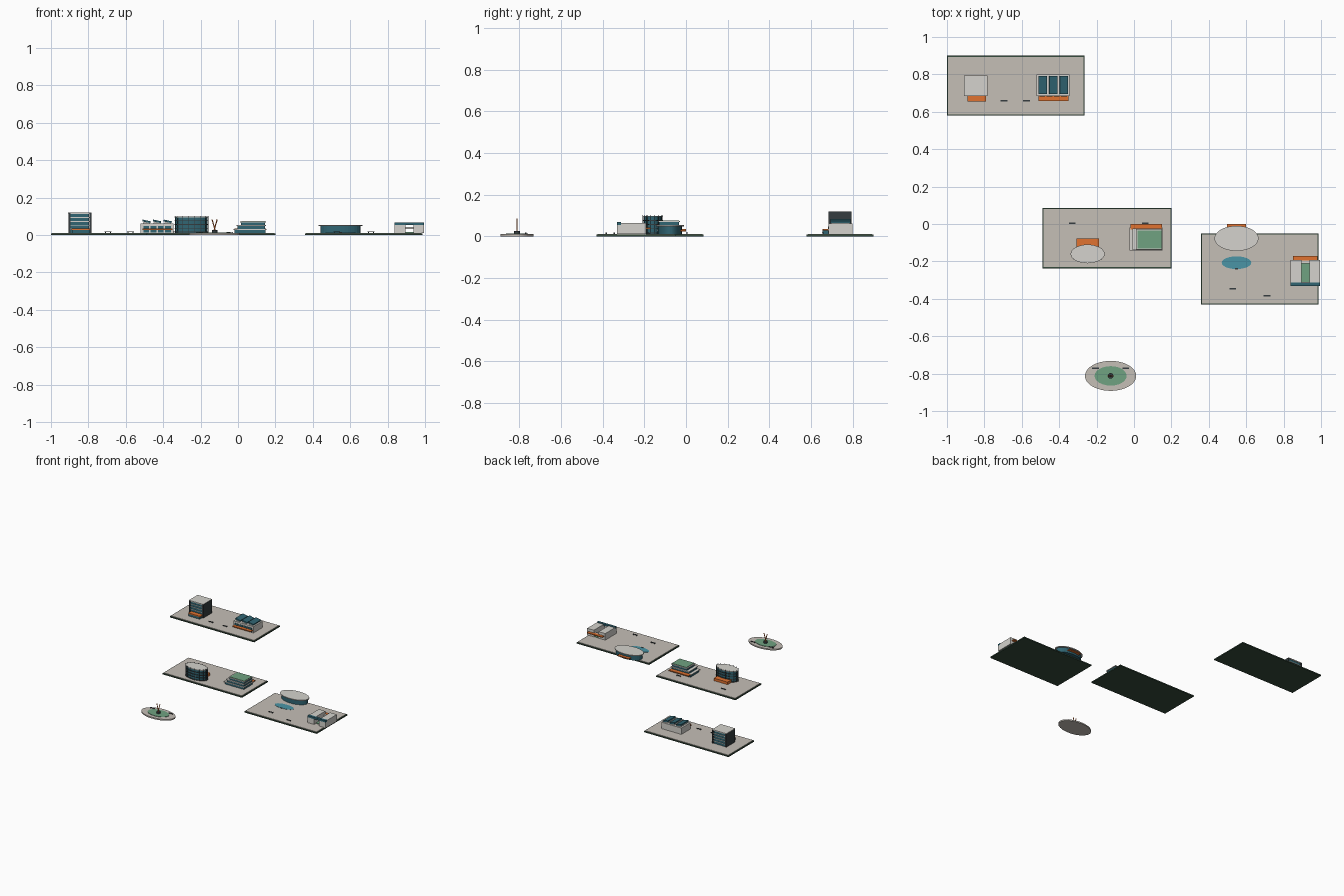
import bpy, math
from mathutils import Vector

if "Cube" in bpy.data.objects:
    bpy.data.objects.remove(bpy.data.objects["Cube"])

COL = {"paving": (.56, .52, .47), "hedge": (.035, .07, .045), "light": (.66, .65, .61),
       "glass": (.03, .13, .17), "dark": (.035, .045, .05), "orange": (.75, .17, .03),
       "green": (.16, .36, .22), "water": (.07, .30, .38)}
MAT = {}
for k, c in COL.items():
    MAT[k] = bpy.data.materials.new(k)
    MAT[k].diffuse_color = (*c, 1)


def finish(o, name, mat):
    o.name = name
    o.data.materials.append(MAT[mat])
    return o


def box(name, x0, x1, y0, y1, z0, z1, mat):
    bpy.ops.mesh.primitive_cube_add(size=1, location=((x0 + x1) / 2, (y0 + y1) / 2, (z0 + z1) / 2))
    o = bpy.context.object
    o.scale = (x1 - x0, y1 - y0, z1 - z0)
    return finish(o, name, mat)


def oval(name, x, y, rx, ry, z0, z1, mat, n=32):
    bpy.ops.mesh.primitive_cylinder_add(vertices=n, radius=1, depth=1, location=(x, y, (z0 + z1) / 2))
    o = bpy.context.object
    o.scale = (rx, ry, z1 - z0)
    return finish(o, name, mat)


def rod(name, a, b, r, mat):
    a, b = Vector(a), Vector(b)
    bpy.ops.mesh.primitive_cylinder_add(vertices=8, radius=r, depth=(b - a).length, location=(a + b) / 2)
    o = bpy.context.object
    o.rotation_euler = (b - a).to_track_quat('Z', 'Y').to_euler()
    return finish(o, name, mat)


def bench(x, y, z=.012):
    box("bench_seat", x - .018, x + .018, y - .004, y + .004, z + .004, z + .007, "dark")
    for s in (-1, 1):
        box("bench_leg", x + s * .013 - .002, x + s * .013 + .002, y - .003, y + .003, z, z + .004, "dark")


# plinths with a hedge-coloured rim
for n, x0, x1, y0, y1 in (("north", -1, -.265, .58, .9), ("middle", -.49, .2, -.237, .085),
                          ("east", .357, .987, -.43, -.05)):
    box(n + "_plinth", x0, x1, y0, y1, 0, .009, "hedge")
    box(n + "_paving", x0 + .006, x1 - .006, y0 + .006, y1 - .006, .009, .012, "paving")

# banded tower with solid side walls
box("tower_core", -.898, -.797, .69, .79, .012, .116, "glass")
for i in range(5):
    z = .03 + i * .0205
    box("tower_floor_slab", -.904, -.791, .686, .794, z, z + .004, "light")
for x in (-.907, -.793):
    box("tower_side_wall", x, x + .011, .685, .795, .012, .118, "dark")
box("tower_roof", -.908, -.783, .685, .795, .116, .120, "light")
box("tower_entry", -.888, -.792, .655, .69, .012, .028, "glass")
box("tower_entry_canopy", -.89, -.79, .655, .69, .028, .036, "orange")

# hall with three sloping rooflights
box("hall_body", -.52, -.345, .685, .8, .012, .062, "light")
for i in range(4):
    x = -.506 + i * .039
    box("hall_window", x, x + .03, .682, .69, .014, .048, "glass")
for i in range(3):
    x = -.489 + i * .0565
    o = box("rooflight", x - .022, x + .022, .695, .79, .068, .078, "glass")
    o.rotation_euler.y = math.radians(12)
    box("rooflight_kerb", x - .018, x + .018, .697, .788, .06, .068, "light")
box("hall_canopy", -.51, -.35, .658, .69, .027, .034, "orange")

# oval tower with slabs and vertical fins
cx, cy = -.248, -.16
oval("oval_tower_core", cx, cy, .085, .045, .012, .094, "glass")
for i in range(5):
    z = .014 + i * .02
    oval("oval_tower_slab", cx, cy, .091, .05, z, z + .004, "light" if i == 4 else "dark")
for i in range(16):
    a = math.tau * (i + .5) / 16
    x, y = cx + .09 * math.cos(a), cy + .049 * math.sin(a)
    box("oval_tower_fin", x - .0015, x + .0015, y - .0015, y + .0015, .012, .103, "dark")
box("oval_tower_entry", -.308, -.188, -.13, -.077, .012, .032, "orange")

# stepped building with a planted roof
for i, (x0, x1, y0, y1) in enumerate(((-.025, .152, -.142, -.02), (-.008, .15, -.14, -.024),
                                      (.01, .15, -.135, -.028))):
    z = .012 + i * .02
    box("terrace_glass", x0 + .006, x1 - .006, y0 + .006, y1 - .006, z, z + .016, "glass")
    box("terrace_slab", x0, x1, y0, y1, z + .016, z + .021, "light")
box("planted_roof", .02, .146, -.13, -.034, .073, .076, "green")
box("terrace_canopy", -.02, .15, -.03, .001, .028, .035, "orange")

# oval pavilion and pool
oval("pavilion_body", .548, -.077, .107, .057, .009, .048, "glass")
oval("pavilion_roof", .548, -.077, .118, .067, .048, .054, "light")
box("pavilion_canopy", .497, .599, -.04, .0, .024, .031, "orange")
oval("pool", .548, -.207, .079, .034, .012, .014, "water", 24)
box("pool_step", .54, .556, -.242, -.236, .012, .016, "dark")

# twin-wing courtyard building joined by a glazed bridge
for x0, x1 in ((.838, .895), (.937, .995)):
    box("courtyard_wing", x0, x1, -.312, -.192, .01, .064, "light")
    box("wing_front", x0, x1, -.332, -.312, .01, .054, "light")
box("bridge", .838, .995, -.332, -.312, .054, .068, "glass")
box("courtyard_lawn", .895, .937, -.31, -.195, .012, .016, "green")
box("courtyard_link", .895, .937, -.21, -.194, .032, .042, "light")
box("courtyard_canopy", .85, .982, -.195, -.17, .036, .043, "orange")

# oval garden with a splayed sculpture
gx, gy = -.125, -.812
oval("garden_base", gx, gy, .137, .08, 0, .01, "paving", 48)
oval("garden_lawn", gx, gy, .086, .052, .01, .013, "green", 24)
oval("sculpture_plinth", gx, gy, .015, .015, .013, .026, "dark", 16)
for s in (-1, 1):
    rod("sculpture_blade", (gx - s * .004, gy, .022), (gx + s * .014, gy, .084), .003, "orange")

# benches
for x, y in ((-.695, .658), (-.575, .658), (-.33, .005), (.06, .005), (.528, -.345), (.711, -.383)):
    bench(x, y)
for x in (-.206, -.044):
    bench(x, -.77, .01)

for m in bpy.data.materials:
    if m.users and not m.is_grease_pencil:
        m.use_nodes = True
        m.node_tree.nodes["Principled BSDF"].inputs["Base Color"].default_value = m.diffuse_color
